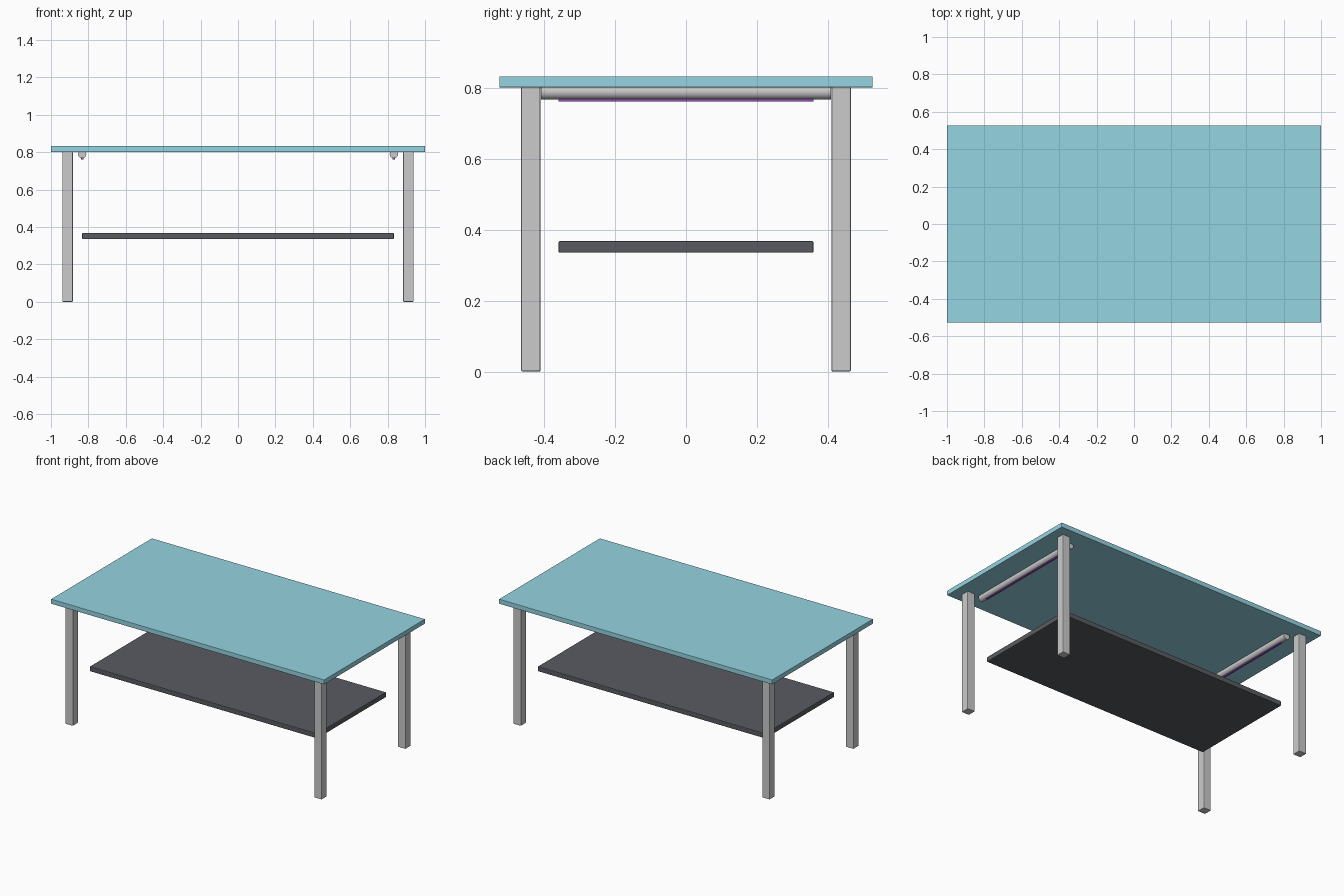
import bpy, math

if "Cube" in bpy.data.objects:
    bpy.data.objects.remove(bpy.data.objects["Cube"])


def material(name, color):
    m = bpy.data.materials.new(name)
    m.diffuse_color = color
    m.use_nodes = True
    m.node_tree.nodes["Principled BSDF"].inputs["Base Color"].default_value = m.diffuse_color
    return m


BLUE = material("blue_top", (0.30, 0.66, 0.76, 1))
DARK = material("dark_shelf", (0.10, 0.105, 0.12, 1))
PURPLE = material("purple_light", (0.30, 0.08, 0.50, 1))


def box(name, center, size, bevel=0, mat=None):
    bpy.ops.mesh.primitive_cube_add(size=1, location=center)
    o = bpy.context.object
    o.name = name
    o.scale = size
    bpy.ops.object.transform_apply(location=False, rotation=False, scale=True)
    if bevel:
        b = o.modifiers.new("bevel", "BEVEL")
        b.width = bevel
        b.segments = 2
    if mat:
        o.data.materials.append(mat)
    return o


# Table top and lower shelf
box("table_top", (0, 0, 0.8175), (2.0, 1.054, 0.031), 0.002, BLUE)
box("lower_shelf", (0, 0, 0.352), (1.666, 0.72, 0.033), 0.004, DARK)

for sx, side in ((-1, "left"), (1, "right")):
    # Legs
    for sy, end in ((-1, "front"), (1, "back")):
        box(f"{end}_{side}_leg", (sx * 0.911, sy * 0.438, 0.402),
            (0.055, 0.055, 0.804), 0.004)

    # Round rail tucked into the underside of the top
    bpy.ops.mesh.primitive_cylinder_add(vertices=24, radius=0.022, depth=0.82,
                                        location=(sx * 0.833, 0, 0.79),
                                        rotation=(math.pi / 2, 0, 0))
    rail = bpy.context.object
    rail.name = f"{side}_rail"
    bpy.ops.object.shade_smooth_by_angle(angle=math.radians(35))

    # Light strip along the bottom of the rail
    box(f"{side}_light_strip", (sx * 0.833, 0, 0.7665), (0.012, 0.72, 0.008),
        0, PURPLE)
